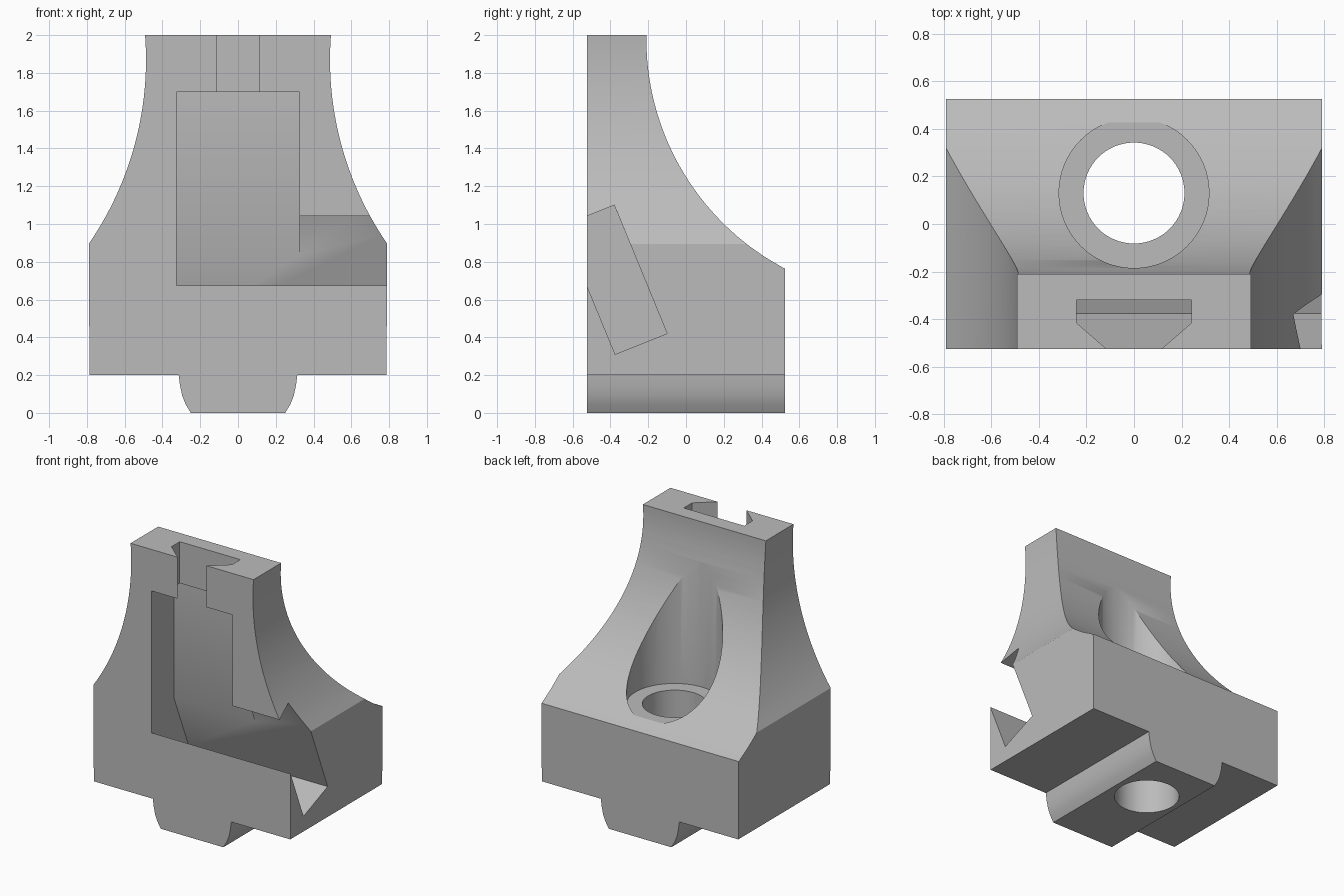
import bpy, bmesh, math
from mathutils import Vector

cube = bpy.data.objects.get("Cube")
if cube:
    bpy.data.objects.remove(cube, do_unlink=True)

HALF_X, HALF_Y = 0.786, 0.525

grey = bpy.data.materials.new("plain grey")
grey.use_nodes = True
colour = (0.5, 0.5, 0.5, 1)
grey.diffuse_color = colour
grey.node_tree.nodes["Principled BSDF"].inputs["Base Color"].default_value = colour


def prism(name, points, axis, low, high):
    """Extrude a 2D outline along an axis; the outline uses the other two axes in order."""
    bm = bmesh.new()

    def place(p):
        co = list(p)
        co.insert(axis, low)
        return bm.verts.new(co)

    face = bm.faces.new([place(p) for p in points])
    out = bmesh.ops.extrude_face_region(bm, geom=[face])
    shift = Vector((0, 0, 0))
    shift[axis] = high - low
    bmesh.ops.translate(bm, vec=shift, verts=[g for g in out["geom"] if isinstance(g, bmesh.types.BMVert)])
    bmesh.ops.recalc_face_normals(bm, faces=bm.faces)
    mesh = bpy.data.meshes.new(name)
    bm.to_mesh(mesh)
    bm.free()
    mesh.materials.append(grey)
    obj = bpy.data.objects.new(name, mesh)
    bpy.context.collection.objects.link(obj)
    return obj


def circle(cx, cy, r, n=64):
    return [(cx + r * math.cos(i * math.tau / n), cy + r * math.sin(i * math.tau / n)) for i in range(n)]


def rectangle(a0, b0, a1, b1):
    return [(a0, b0), (a1, b0), (a1, b1), (a0, b1)]


def combine(target, tool, operation):
    mod = target.modifiers.new(tool.name, 'BOOLEAN')
    mod.operation, mod.solver, mod.object = operation, 'EXACT', tool
    tool.hide_render = True
    bpy.context.view_layer.objects.active = target
    bpy.ops.object.modifier_apply(modifier=mod.name)
    bpy.data.objects.remove(tool, do_unlink=True)


def concave(centre_a, centre_z, radius, z0, z1, n=24):
    """Points of a concave flank, from z0 up to z1."""
    zs = [z0 + (z1 - z0) * i / n for i in range(n + 1)]
    return [(centre_a - math.sqrt(radius ** 2 - (z - centre_z) ** 2), z) for z in zs]


# Front outline: foot rail, block and waisted shoulders
right_half = [(0.25, 0), (0.277, 0.045), (0.295, 0.09), (0.307, 0.145), (0.314, 0.2), (HALF_X, 0.2)]
right_half += concave(2.207, 1.87, 1.72, 0.895, 2)
outline = right_half + [(-x, z) for x, z in reversed(right_half)]
body = prism("bracket_body", outline, 1, -HALF_Y, HALF_Y)

# Side outline: upright front with a sweeping back
side = [(-0.8, -0.2), (0.9, -0.2), (0.9, 0.6), (0.53, 0.762)]
side += concave(1.166, 1.98, 1.376, 0.768, 2.1)
side += [(-0.8, 2.1)]
combine(body, prism("side_profile", side, 0, -1, 1), 'INTERSECT')

# Screw hole with a wide counterbore open to the back
combine(body, prism("screw_hole", circle(0, 0.13, 0.212), 2, -0.5, 3), 'DIFFERENCE')
combine(body, prism("counterbore", circle(0, 0.13, 0.315), 2, 0.82, 3), 'DIFFERENCE')

# Tilted pocket running out of the left side, joined with an upright recess
tilted = [(-0.10, 0.42), (-0.375, 0.31), (-0.655, 0.99), (-0.38, 1.10)]
combine(body, prism("tilted_pocket", tilted, 0, -0.325, 1), 'DIFFERENCE')
combine(body, prism("front_recess", rectangle(-0.325, -0.8, 0.325, -0.27), 2, 0.75, 1.7), 'DIFFERENCE')

# Dovetail slot in the top
slot_half = [(0.115, -0.7), (0.115, -0.525), (0.242, -0.415), (0.242, -0.32)]
slot = slot_half + [(-x, y) for x, y in reversed(slot_half)]
combine(body, prism("dovetail_slot", slot, 2, 1.6, 2.2), 'DIFFERENCE')

bpy.ops.object.select_all(action='DESELECT')
body.select_set(True)
bpy.context.view_layer.objects.active = body
bpy.ops.object.shade_smooth_by_angle(angle=math.radians(30))
